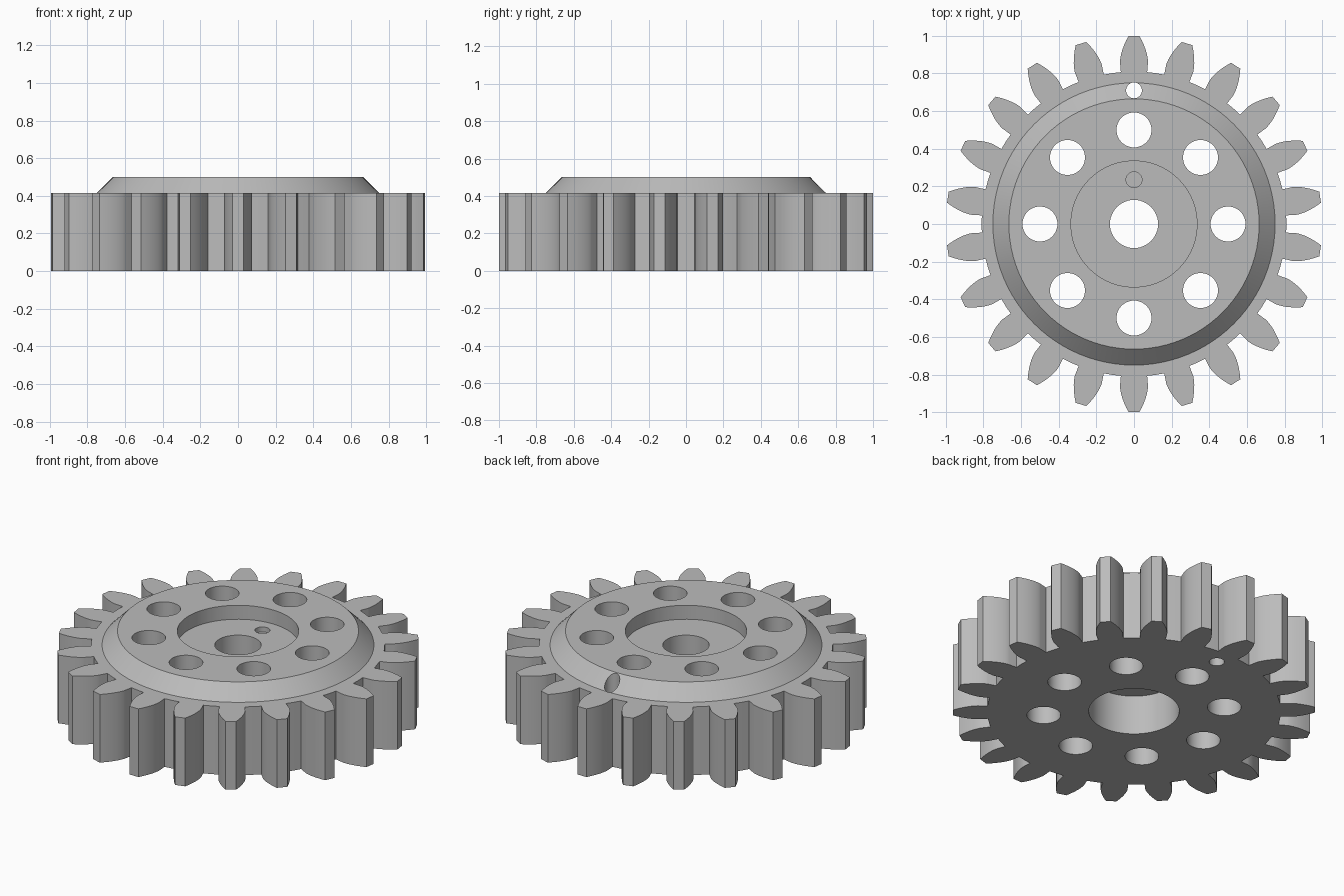
import bpy, bmesh, math
from mathutils import Vector

if "Cube" in bpy.data.objects:
    bpy.data.objects.remove(bpy.data.objects["Cube"])

TEETH = 22
TIP_R, PITCH_R, ROOT_R = 1.0, 11 / 12, 0.81
PRESSURE = math.radians(20)
GEAR_TOP, RIM_TOP = 0.415, 0.5

steel = bpy.data.materials.new("grey_steel")
steel.use_nodes = True
steel.diffuse_color = (0.5, 0.5, 0.5, 1)
steel.node_tree.nodes["Principled BSDF"].inputs["Base Color"].default_value = (0.5, 0.5, 0.5, 1)


def prism(name, rings):
    """Stack closed rings of (x, y, z) points into a capped solid."""
    bm = bmesh.new()
    loops = [[bm.verts.new(p) for p in ring] for ring in rings]
    n = len(loops[0])
    for a, b in zip(loops, loops[1:]):
        for i in range(n):
            j = (i + 1) % n
            bm.faces.new((a[i], a[j], b[j], b[i]))
    bm.faces.new(loops[0][::-1])
    bm.faces.new(loops[-1])
    mesh = bpy.data.meshes.new(name)
    bm.to_mesh(mesh)
    bm.free()
    obj = bpy.data.objects.new(name, mesh)
    mesh.materials.append(steel)
    bpy.context.collection.objects.link(obj)
    return obj


def circle(r, z, n, x=0, y=0):
    return [(x + r * math.cos(math.tau * i / n), y + r * math.sin(math.tau * i / n), z)
            for i in range(n)]


def combine(target, other, operation):
    mod = target.modifiers.new(operation, 'BOOLEAN')
    mod.operation, mod.solver, mod.object = operation, 'EXACT', other
    bpy.context.view_layer.objects.active = target
    bpy.ops.object.modifier_apply(modifier=mod.name)
    bpy.data.objects.remove(other)


def drill(target, r, low, high, x=0, y=0, sides=48):
    cutter = prism("cutter", [circle(r, low, sides, x, y), circle(r, high, sides, x, y)])
    cutter.hide_render = True
    combine(target, cutter, 'DIFFERENCE')


# Involute half-tooth: (radius, half angle) pairs from root to tip
base_r = PITCH_R * math.cos(PRESSURE)
involute = lambda a: math.tan(a) - a
base_half = math.pi / (2 * TEETH) + involute(PRESSURE)
flank = [(ROOT_R, base_half)]
for i in range(9):
    r = base_r + (TIP_R - base_r) * (i / 8) ** 1.5
    flank.append((r, base_half - involute(math.acos(min(1, base_r / r)))))

# Toothed wheel
outline = []
gap_half = math.pi / TEETH
for t in range(TEETH):
    mid = math.pi / 2 + math.tau * t / TEETH
    tooth = [(ROOT_R, -gap_half)] + [(r, -a) for r, a in flank] + [(r, a) for r, a in flank[::-1]]
    outline += [(r * math.cos(mid + a), r * math.sin(mid + a)) for r, a in tooth]
gear = prism("gear_wheel", [[(x, y, z) for x, y in outline] for z in (0, GEAR_TOP)])

# Raised rim with a bevelled edge
rim = prism("raised_rim", [circle(0.75, 0.3, 96), circle(0.75, GEAR_TOP, 96),
                           circle(0.665, RIM_TOP, 96)])
combine(gear, rim, 'UNION')

# Top recess, shaft bore and bottom counterbore
drill(gear, 0.335, GEAR_TOP, 0.7, sides=96)
drill(gear, 0.128, -0.2, 0.7)
drill(gear, 0.25, -0.2, 0.24, sides=64)

# Ring of lightening holes
for i in range(8):
    a = math.tau * i / 8
    drill(gear, 0.093, -0.2, 0.7, 0.5 * math.cos(a), 0.5 * math.sin(a))

# Pin hole through the bevel and shallow dimple in the recess
drill(gear, 0.042, -0.2, 0.7, 0, 0.71, 32)
drill(gear, 0.042, GEAR_TOP - 0.03, 0.7, 0, 0.235, 32)

# Smooth curved walls, crisp edges
bpy.ops.object.select_all(action='DESELECT')
gear.select_set(True)
bpy.context.view_layer.objects.active = gear
bpy.ops.object.shade_smooth_by_angle(angle=math.radians(25))
